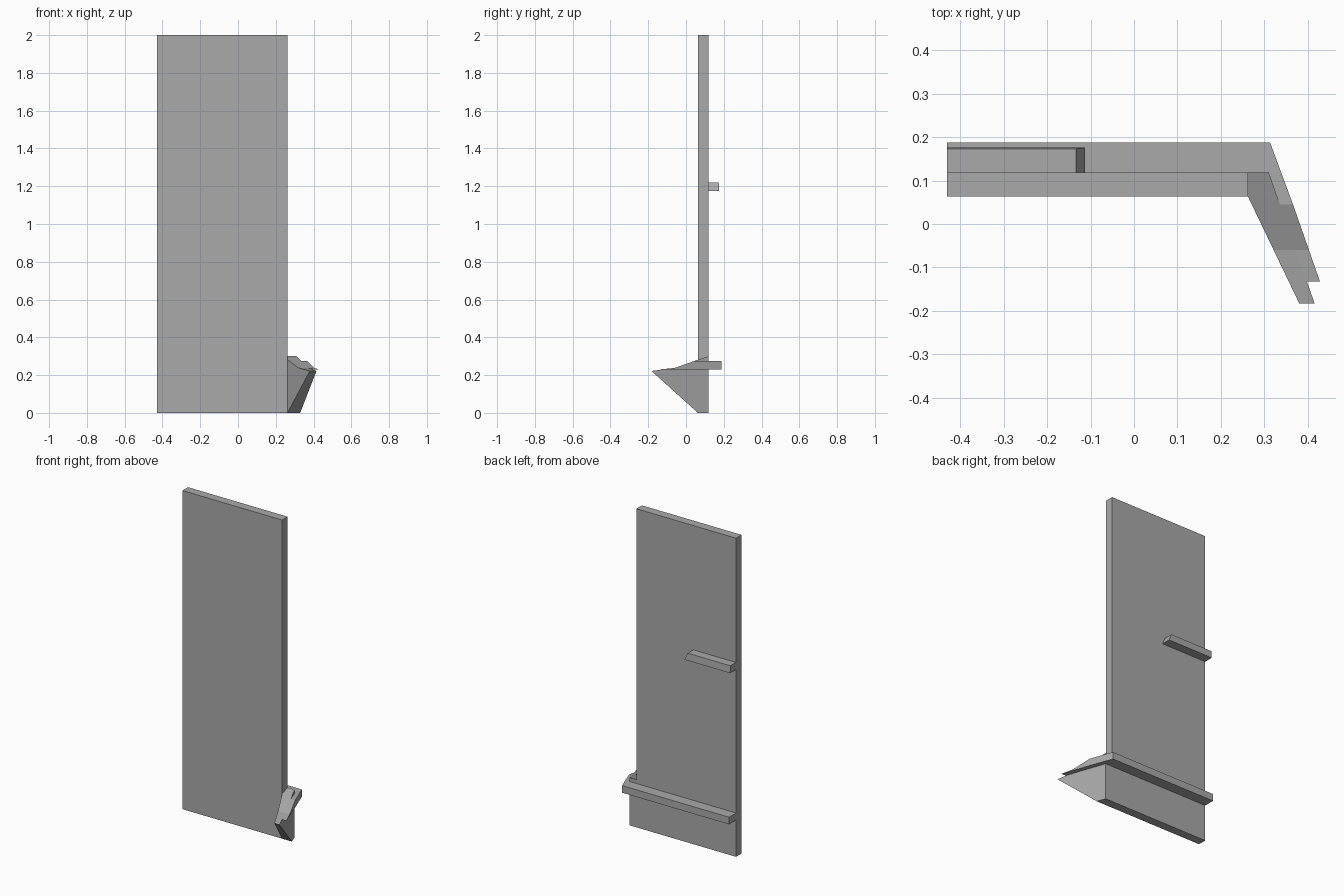
import bpy
import bmesh

cube = bpy.data.objects.get("Cube")
if cube:
    bpy.data.objects.remove(cube, do_unlink=True)

grey = bpy.data.materials.new("plain grey")
grey.use_nodes = True
colour = (0.4, 0.4, 0.4, 1)
grey.diffuse_color = colour
grey.node_tree.nodes["Principled BSDF"].inputs["Base Color"].default_value = colour


def loft(name, rings):
    """Skin a row of four-cornered sections and cap both ends."""
    bm = bmesh.new()
    rows = [[bm.verts.new(p) for p in ring] for ring in rings]
    for a, b in zip(rows, rows[1:]):
        for i in range(4):
            j = (i + 1) % 4
            bm.faces.new((a[i], a[j], b[j], b[i]))
    bm.faces.new(rows[0])
    bm.faces.new(rows[-1])
    bmesh.ops.remove_doubles(bm, verts=bm.verts, dist=0.0005)
    bmesh.ops.recalc_face_normals(bm, faces=bm.faces)
    mesh = bpy.data.meshes.new(name)
    bm.to_mesh(mesh)
    bm.free()
    mesh.materials.append(grey)
    obj = bpy.data.objects.new(name, mesh)
    bpy.context.collection.objects.link(obj)
    return obj


def section(inner, outer, low, high):
    """Upright section between two plan points."""
    return [(*inner, low), (*outer, low), (*outer, high), (*inner, high)]


LEFT, EDGE = -0.43, 0.262
FRONT, BACK = 0.063, 0.118


def fin_outer(y):
    return 0.31 + (BACK - y) * 0.35


def fin_inner(y):
    return EDGE + max(0, FRONT - y) * 0.48


# Tall flat panel
loft("panel", [section((x, FRONT), (x, BACK), 0, 2) for x in (LEFT, EDGE)])

# Angled fin tapering to a forward point
fin_stations = [(BACK, 0, 0.3), (FRONT, 0, 0.281),
                (-0.06, 0.111, 0.238), (-0.183, 0.222, 0.222)]
loft("side_fin", [section((fin_inner(y), y), (fin_outer(y), y), low, high)
                  for y, low, high in fin_stations])

# Lower rail, bent around the corner and thinning along the fin
rail = [section((LEFT, BACK), (LEFT, 0.187), 0.23, 0.275),
        section((0.31, BACK), (0.313, 0.187), 0.23, 0.275)]
for y, high in ((0.045, 0.275), (-0.06, 0.238), (-0.132, 0.231)):
    rail.append(section((fin_outer(y), y), (fin_outer(y) + 0.03, y), 0.23, high))
loft("lower_rail", rail)

# Short upper rail with a sloped end
loft("upper_rail", [
    [(LEFT + dx, BACK, 1.175), (LEFT + dx, 0.176, 1.175),
     (LEFT + dx - cut, 0.173, 1.22), (LEFT + dx - cut, BACK, 1.22)]
    for dx, cut in ((0, 0), (0.317, 0.02))])
